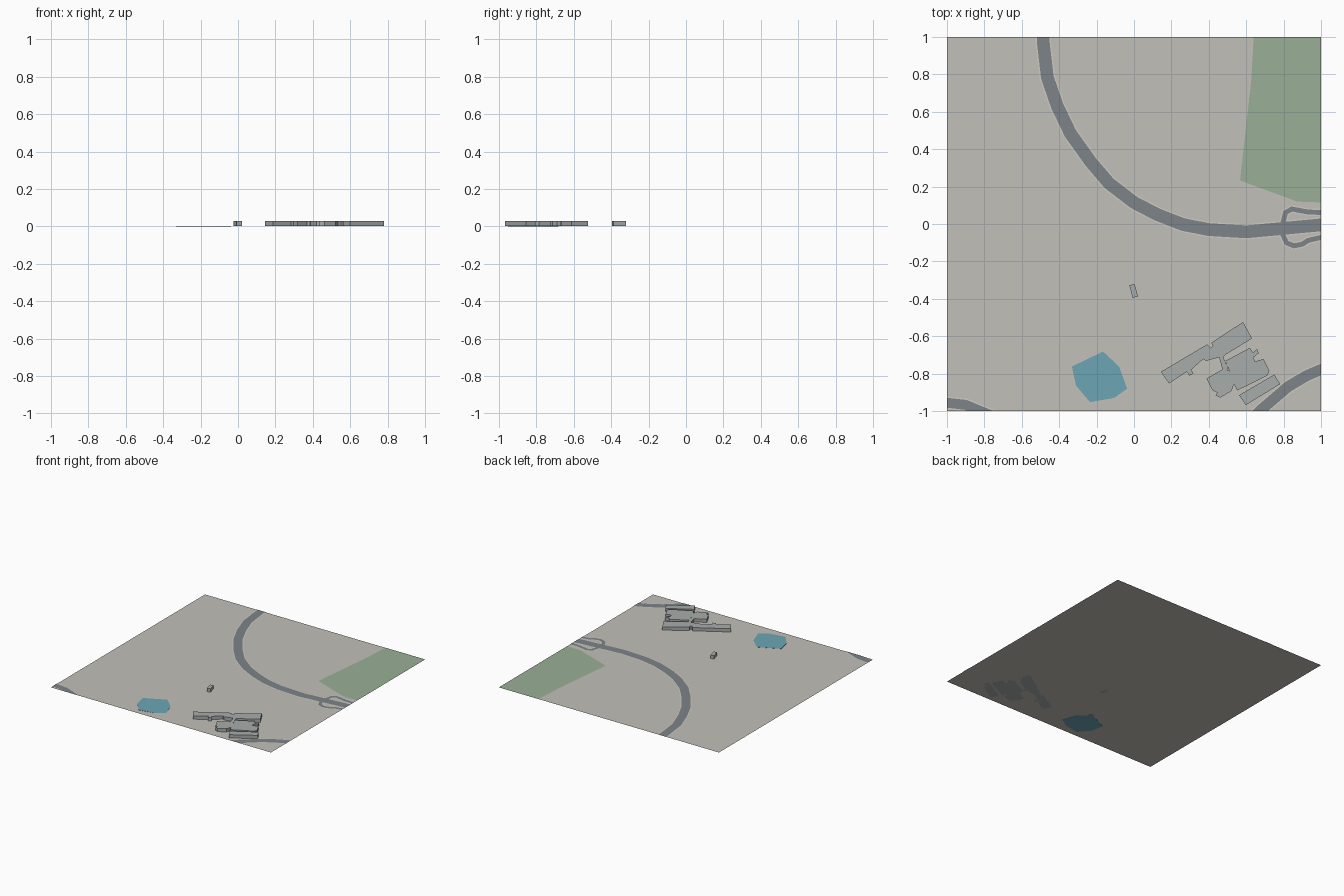
import bpy, bmesh
from mathutils import Vector

if "Cube" in bpy.data.objects:
    bpy.data.objects.remove(bpy.data.objects["Cube"])

GROUND_Z, ROOF_Z = 0.001, 0.028


def material(name, rgb):
    m = bpy.data.materials.new(name)
    m.diffuse_color = (*rgb, 1)
    m.use_nodes = True
    m.node_tree.nodes["Principled BSDF"].inputs["Base Color"].default_value = m.diffuse_color
    return m


EARTH = material("earth", (0.54, 0.53, 0.48))
GRASS = material("grass", (0.32, 0.43, 0.31))
WATER = material("water", (0.15, 0.38, 0.46))
TARMAC = material("tarmac", (0.20, 0.23, 0.25))
KERB = material("kerb", (0.62, 0.60, 0.53))
WALL = material("wall", (0.39, 0.42, 0.41))


def finish(name, bm, mat):
    mesh = bpy.data.meshes.new(name)
    bm.to_mesh(mesh)
    bm.free()
    mesh.materials.append(mat)
    obj = bpy.data.objects.new(name, mesh)
    bpy.context.collection.objects.link(obj)
    return obj


def slab(name, outline, z0, z1, mat):
    """Flat polygon at z0, extruded to z1 when z1 is higher."""
    bm = bmesh.new()
    face = bm.faces.new([bm.verts.new((x, y, z0)) for x, y in outline])
    face.normal_update()
    if face.normal.z < 0:
        face.normal_flip()
    if z1 > z0:
        ext = bmesh.ops.extrude_face_region(bm, geom=[face], use_keep_orig=True)
        for v in [g for g in ext["geom"] if isinstance(g, bmesh.types.BMVert)]:
            v.co.z = z1
        bmesh.ops.recalc_face_normals(bm, faces=bm.faces)
    return finish(name, bm, mat)


def strip(name, path, width, z, mat):
    """Mitred ribbon along a path, clipped to the map square."""
    pts = [Vector(p) for p in path]
    dirs = [(b - a).normalized() for a, b in zip(pts, pts[1:])]
    bm = bmesh.new()
    rows = []
    for i, p in enumerate(pts):
        before, after = dirs[max(i - 1, 0)], dirs[min(i, len(dirs) - 1)]
        t = (before + after).normalized()
        n = Vector((-t.y, t.x)) * (width / 2 / t.dot(after))
        rows.append([bm.verts.new((*(p + s * n), z)) for s in (1, -1)])
    for a, b in zip(rows, rows[1:]):
        bm.faces.new((a[0], a[1], b[1], b[0]))
    for axis in ((1, 0, 0), (-1, 0, 0), (0, 1, 0), (0, -1, 0)):
        bmesh.ops.bisect_plane(bm, geom=bm.verts[:] + bm.edges[:] + bm.faces[:],
                               plane_co=axis, plane_no=axis, clear_outer=True)
    return finish(name, bm, mat)


# Ground, park and pond
slab("ground", [(-1, -1), (1, -1), (1, 1), (-1, 1)], GROUND_Z, GROUND_Z, EARTH)
slab("park", [(0.64, 1), (0.626, 0.76), (0.567, 0.233), (0.872, 0.12),
              (1, 0.115), (1, 1)], 0.002, 0.002, GRASS)
slab("pond", [(-0.166, -0.682), (-0.08, -0.762), (-0.037, -0.88), (-0.107, -0.93),
              (-0.235, -0.952), (-0.31, -0.864), (-0.332, -0.762)], 0, 0.002, WATER)

# Roads, each with a pale kerb strip beneath
roads = {
    "main_road": (0.068, [(-0.487, 1.05), (-0.485, 0.97), (-0.463, 0.783), (-0.41, 0.63),
                          (-0.34, 0.484), (-0.23, 0.33), (-0.133, 0.217), (0, 0.115),
                          (0.125, 0.05), (0.262, -0.003), (0.4, -0.03), (0.6, -0.042),
                          (1.05, 0)]),
    "loop_road": (0.026, [(1.05, 0.06), (0.93, 0.064), (0.845, 0.08), (0.81, 0.062),
                          (0.797, 0.01), (0.797, -0.06), (0.815, -0.1), (0.855, -0.117),
                          (0.9, -0.108), (0.93, -0.088), (1.05, -0.06)]),
    "southwest_road": (0.053, [(-1.05, -0.952), (-0.98, -0.958), (-0.9, -0.967),
                               (-0.7, -1.05)]),
    "southeast_road": (0.058, [(1.05, -0.757), (1, -0.778), (0.925, -0.81),
                               (0.823, -0.87), (0.68, -0.993), (0.61, -1.06)]),
}
for i, (name, (width, path)) in enumerate(roads.items()):
    strip(name + "_kerb", path, width + 0.014, 0.0022 + i * 0.0001, KERB)
    strip(name, path, width, 0.003 + i * 0.0001, TARMAC)

# Buildings
buildings = {
    "small_building": [(-0.025, -0.328), (0.003, -0.321), (0.021, -0.387), (-0.007, -0.395)],
    "long_building": [(0.144, -0.79), (0.39, -0.644), (0.41, -0.662), (0.422, -0.652),
                      (0.413, -0.635), (0.583, -0.524), (0.631, -0.612), (0.487, -0.7),
                      (0.477, -0.712), (0.455, -0.712), (0.385, -0.732), (0.37, -0.722),
                      (0.305, -0.78), (0.318, -0.798), (0.296, -0.811), (0.283, -0.79),
                      (0.187, -0.853)],
    "link_building": [(0.455, -0.712), (0.477, -0.712), (0.505, -0.775), (0.475, -0.785)],
    "central_building": [(0.388, -0.826), (0.482, -0.772), (0.545, -0.755), (0.487, -0.733),
                         (0.62, -0.662), (0.636, -0.687), (0.658, -0.668), (0.666, -0.69),
                         (0.638, -0.714), (0.648, -0.735), (0.692, -0.722), (0.724, -0.785),
                         (0.714, -0.81), (0.552, -0.89), (0.535, -0.855), (0.522, -0.892),
                         (0.462, -0.928), (0.436, -0.917), (0.446, -0.902), (0.42, -0.89)],
    "south_building": [(0.562, -0.915), (0.75, -0.805), (0.781, -0.856), (0.598, -0.968)],
}
buildings["central_building"][2:4] = [(0.51, -0.785), (0.487, -0.733)]
for name, outline in buildings.items():
    slab(name, outline, GROUND_Z, ROOF_Z, WALL)
